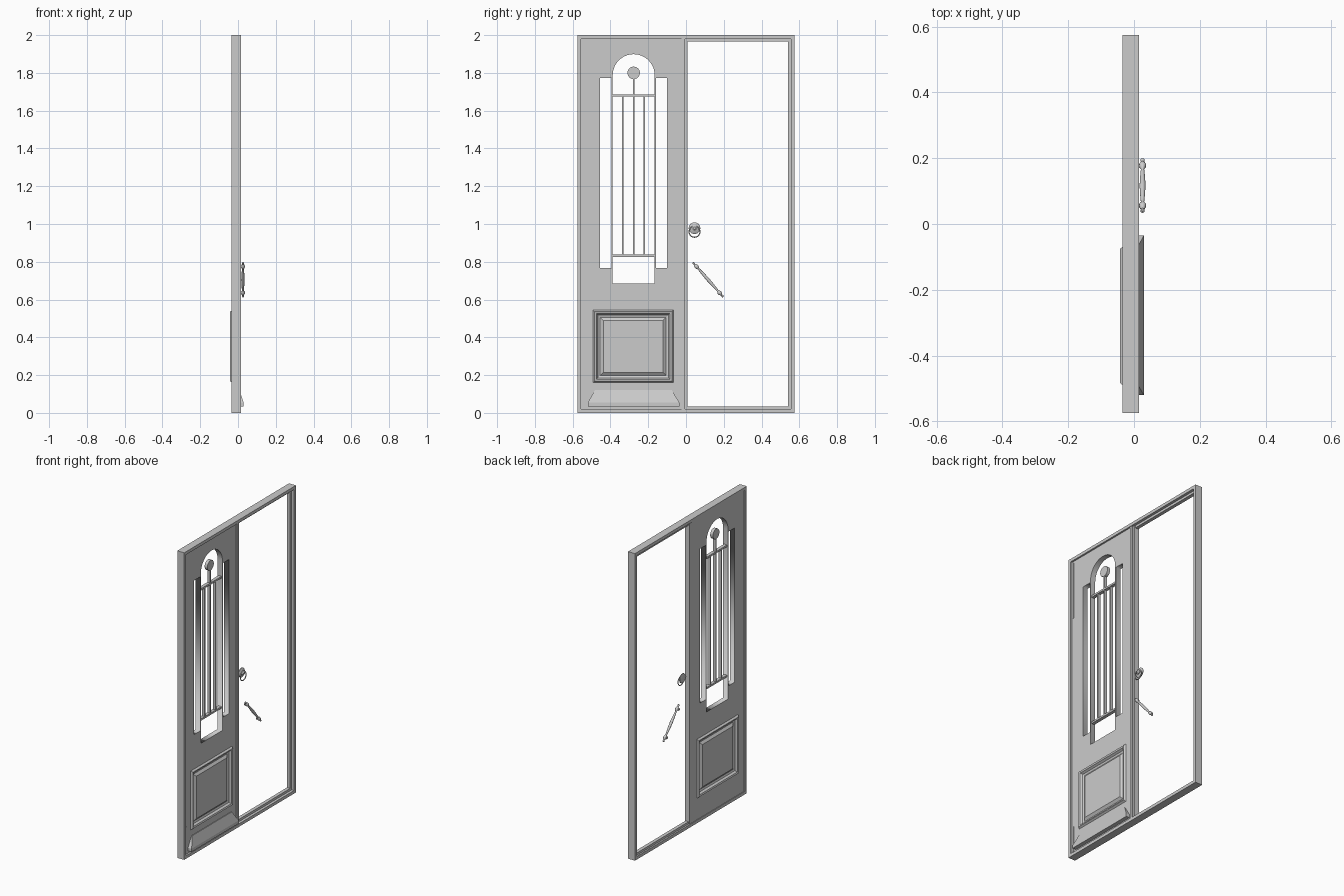
import bpy, bmesh, math
from mathutils import Vector

if "Cube" in bpy.data.objects:
    bpy.data.objects.remove(bpy.data.objects["Cube"])


def loft(name, rings, cap=True, loop=False, smooth=False):
    """Skin a list of equal-sized point rings."""
    bm = bmesh.new()
    vs = [[bm.verts.new(p) for p in r] for r in rings]
    n = len(rings[0])
    pairs = list(zip(vs, vs[1:])) + ([(vs[-1], vs[0])] if loop else [])
    for a, b in pairs:
        for i in range(n):
            j = (i + 1) % n
            bm.faces.new((a[i], a[j], b[j], b[i]))
    if cap and not loop:
        bm.faces.new(vs[0])
        bm.faces.new(vs[-1])
    bmesh.ops.recalc_face_normals(bm, faces=bm.faces)
    me = bpy.data.meshes.new(name)
    bm.to_mesh(me)
    bm.free()
    ob = bpy.data.objects.new(name, me)
    bpy.context.collection.objects.link(ob)
    if smooth:
        bpy.context.view_layer.objects.active = ob
        ob.select_set(True)
        bpy.ops.object.shade_smooth_by_angle(angle=math.radians(40))
        ob.select_set(False)
    return ob


def rect(x, y0, y1, z0, z1, d=0):
    return [(x, y0 + d, z0 + d), (x, y1 - d, z0 + d), (x, y1 - d, z1 - d), (x, y0 + d, z1 - d)]


def box(name, x0, x1, y0, y1, z0, z1):
    return loft(name, [rect(x0, y0, y1, z0, z1), rect(x1, y0, y1, z0, z1)])


def lathe(name, start, end, profile, n=16):
    """Turn (distance, radius) pairs around the line start-end."""
    s, ax = Vector(start), (Vector(end) - Vector(start)).normalized()
    u = ax.orthogonal().normalized()
    v = ax.cross(u)
    ang = [2 * math.pi * i / n for i in range(n)]
    return loft(name, [[s + ax * d + (u * math.cos(a) + v * math.sin(a)) * r for a in ang]
                       for d, r in profile], smooth=True)


def flat_rect(z, x0, x1, y0, y1):
    return [(x0, y0, z), (x1, y0, z), (x1, y1, z), (x0, y1, z)]


# Rebated outer frame
W = 0.575
loft("outer_frame", [rect(x, -W, W, 0, 2, d) for d, x in
     [(0, -.035), (0, .015), (.02, .015), (.02, -.002), (.035, -.002),
      (.035, -.025), (.02, -.025), (.02, -.035)]], loop=True)

# Door leaf: flat outline with window and panel holes, given thickness
MID, HALF, CY = -.0135, .0175, -.277
R = .111


def loop2d(y0, y1, z0, z1):
    return [(y0, z0), (y1, z0), (y1, z1), (y0, z1)]


arch = [(CY - R, .684), (CY + R, .684)] + [
    (CY + R * math.cos(math.pi * i / 24), 1.788 + R * math.sin(math.pi * i / 24)) for i in range(25)]
outlines = [loop2d(-.556, -.02, .02, 1.98), arch,
            loop2d(-.456, CY - R - .006, .768, 1.772),
            loop2d(CY + R + .006, -.1, .768, 1.772),
            loop2d(-.488, -.071, .164, .54)]
cu = bpy.data.curves.new("leaf_outline", 'CURVE')
cu.dimensions, cu.fill_mode, cu.extrude = '2D', 'BOTH', HALF
for pts in outlines:
    sp = cu.splines.new('POLY')
    sp.points.add(len(pts) - 1)
    sp.use_cyclic_u = True
    for p, (y, z) in zip(sp.points, pts):
        p.co = (y, z, 0, 1)
tmp = bpy.data.objects.new("leaf_outline", cu)
bpy.context.collection.objects.link(tmp)
bpy.context.view_layer.update()
me = bpy.data.meshes.new_from_object(tmp.evaluated_get(bpy.context.evaluated_depsgraph_get()))
bpy.data.objects.remove(tmp)
for v in me.vertices:
    v.co = (MID + v.co.z, v.co.x, v.co.y)
bpy.context.collection.objects.link(bpy.data.objects.new("door_leaf", me))

# Raised lower panel with moulding, same on both faces
prof = [(-.004, .0175), (.004, .0285), (.014, .025), (.022, .012), (.034, .008), (.05, .02)]
half = [(d, -h) for d, h in reversed(prof)]
loft("lower_panel", [rect(MID + h, -.488, -.071, .164, .54, d) for d, h in half + prof])

# Window bars, crossbars and disc
for i, y in enumerate((-.335, CY, -.222)):
    box(f"window_bar_{i}", MID - .01, MID + .01, y - .004, y + .004, .83, 1.68)
for i, z in enumerate((.832, 1.68)):
    box(f"window_crossbar_{i}", MID - .011, MID + .011, CY - R, CY + R, z - .006, z + .006)
box("disc_stem", MID - .01, MID + .01, CY - .004, CY + .004, 1.68, 1.78)
lathe("window_disc", (MID - .01, CY, 1.8), (MID + .01, CY, 1.8), [(0, .033), (.02, .033)], 32)

# Weather board at the foot of the leaf
loft("weather_board", [flat_rect(.035, 0, .03, -.52, -.035), flat_rect(.055, 0, .03, -.52, -.035),
                       flat_rect(.12, 0, .008, -.483, -.075)])

# Meeting-edge strips and hinge strips
box("meeting_strip_front", -.02, .011, -.024, -.006, .02, 1.98)
box("meeting_strip_back", -.03, .002, -.021, .009, .02, 1.98)
for i, (z0, z1) in enumerate(((.03, .2), (1.6, 1.97))):
    box(f"hinge_strip_{i}", 0, .007, -.545, -.539, z0, z1)

# Round knob with hanging ring
lathe("knob", (-.012, .045, .978), (.015, .045, .978),
      [(0, .02), (.003, .03), (.008, .031), (.012, .024), (.015, .014), (.02, .014), (.026, .007)], 24)
ring = []
for i in range(32):
    a = 2 * math.pi * i / 32
    ring.append([(.006 + .003 * math.sin(b), .045 + (.029 + .003 * math.cos(b)) * math.cos(a),
                  .959 + (.029 + .003 * math.cos(b)) * math.sin(a))
                 for b in (k * math.pi / 4 for k in range(8))])
loft("knob_ring", ring, loop=True, smooth=True)

# Turned pull handle, set diagonally
a, b = Vector((.026, .036, .797)), Vector((.026, .198, .613))
L = (b - a).length
end = [(0, .002), (.004, .006), (.01, .006), (.014, .004), (.02, .008), (.027, .011),
       (.034, .011), (.041, .007), (.046, .005), (.06, .006), (.09, .008)]
lathe("pull_handle", a, b, end + [(L / 2, .009)] + [(L - d, r) for d, r in reversed(end)])
for i, t in enumerate((.03, L - .03)):
    p = a + (b - a).normalized() * t
    lathe(f"handle_post_{i}", (.011, p.y, p.z), p, [(0, .009), (.003, .009), (.005, .005), (.014, .005)], 12)
